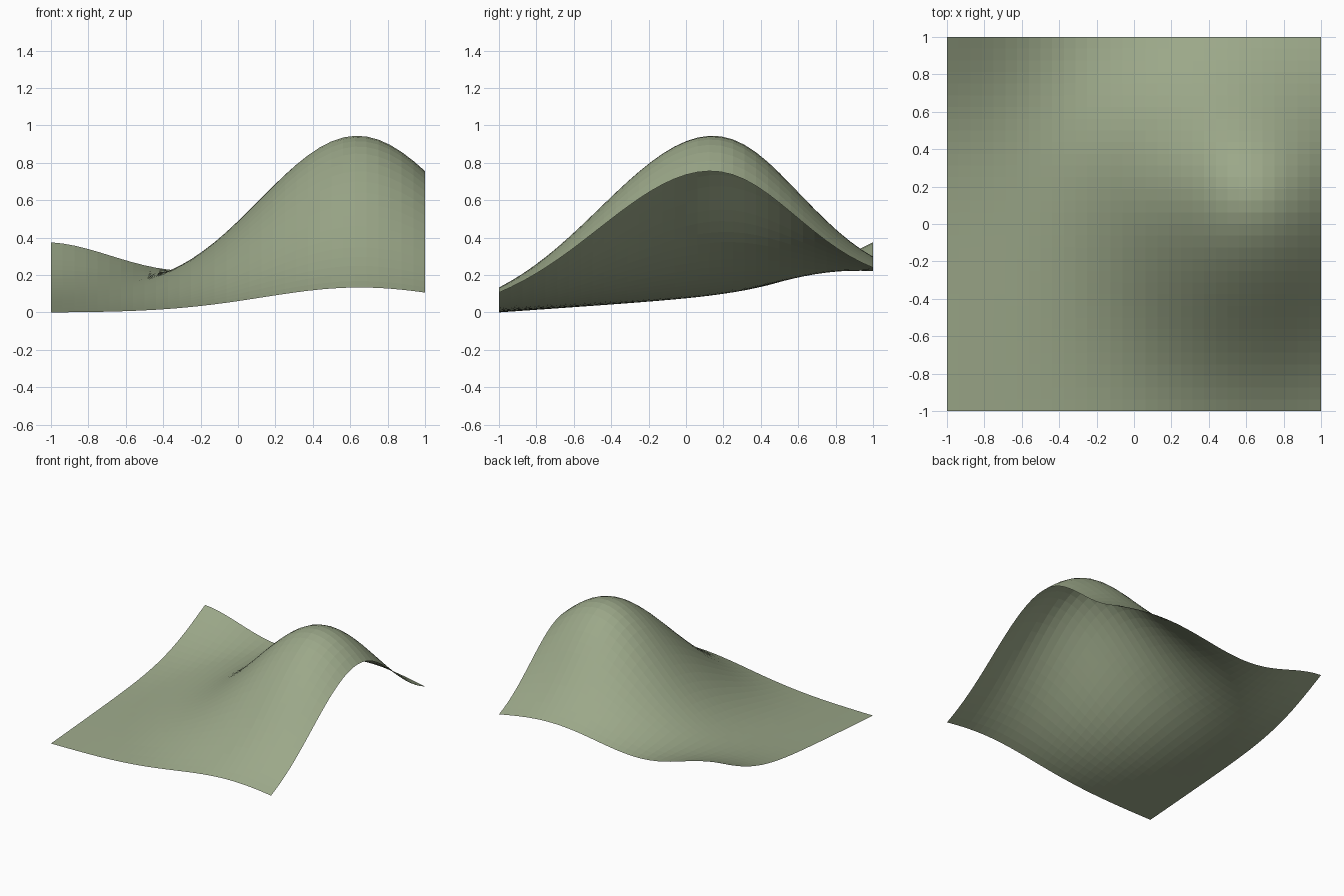
import bpy
import bmesh
from math import exp, tanh

cube = bpy.data.objects.get("Cube")
if cube:
    bpy.data.objects.remove(cube, do_unlink=True)


def bell(distance, width):
    return exp(-distance * distance / width)


def height(x, y):
    # Gentle slope rising to the back
    slope = 0.065 * (y + 1)
    # Main hill, steeper on its back side, its ridge bending slightly
    ridge_x = 0.65 - 0.13 * ((y + 1) / 2) ** 4
    hill = 0.872 * bell(x - ridge_x, 0.54) * bell(y - 0.12, 0.57 - 0.1 * tanh(3 * (y - 0.12)))
    # Raised back corner
    corner = 0.367 * bell(x + 1.05, 0.33) * bell(y - 1.45, 0.5)
    return slope + hill + corner


# Moss green surface
moss = bpy.data.materials.new("moss_green")
moss.use_nodes = True
colour = (0.33, 0.39, 0.25, 1)
moss.diffuse_color = colour
shader = moss.node_tree.nodes["Principled BSDF"]
shader.inputs["Base Color"].default_value = colour
shader.inputs["Roughness"].default_value = 0.9

# Terrain sheet: a square grid lifted by the height function
bm = bmesh.new()
bmesh.ops.create_grid(bm, x_segments=32, y_segments=32, size=1)
for v in bm.verts:
    v.co.z = height(v.co.x, v.co.y)
lowest = min(v.co.z for v in bm.verts)
for v in bm.verts:
    v.co.z -= lowest
mesh = bpy.data.meshes.new("terrain")
bm.to_mesh(mesh)
bm.free()
mesh.materials.append(moss)
terrain = bpy.data.objects.new("terrain", mesh)
bpy.context.collection.objects.link(terrain)
